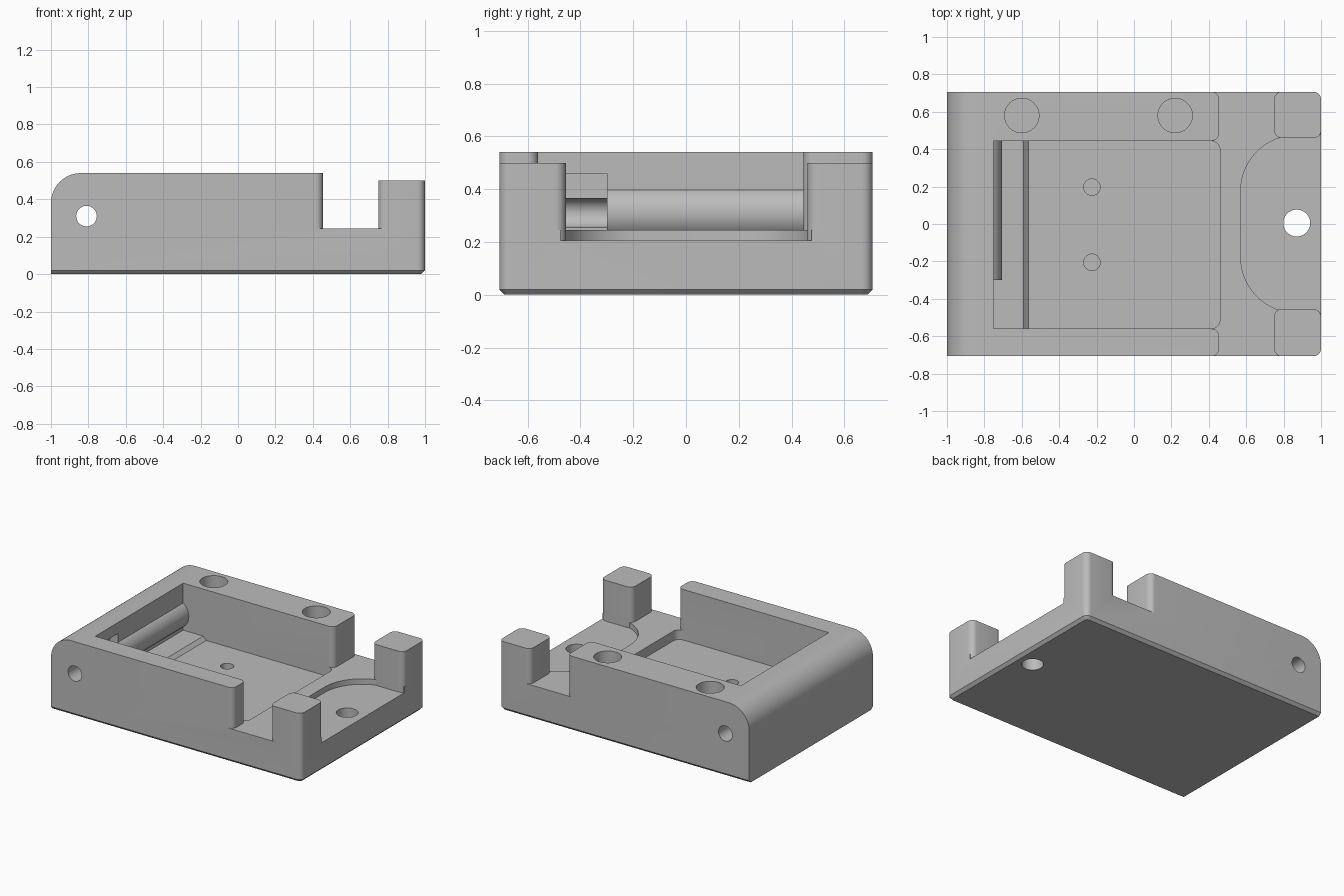
import bpy, bmesh, math
from mathutils import Vector, Matrix

cube = bpy.data.objects.get("Cube")
if cube:
    bpy.data.objects.remove(cube, do_unlink=True)

GREY = 0.5
mat = bpy.data.materials.new("plain grey")
mat.use_nodes = True
mat.diffuse_color = (GREY, GREY, GREY, 1)
mat.node_tree.nodes["Principled BSDF"].inputs["Base Color"].default_value = (GREY, GREY, GREY, 1)

W = 0.707   # half depth
R = 0.04    # small corner radius


def rounded(points, segments=8):
    """Outline from (x, y, radius) corners, each filleted by its radius."""
    out = []
    for i, (x, y, r) in enumerate(points):
        p = Vector((x, y))
        if not r:
            out.append(p)
            continue
        a = (Vector(points[i - 1][:2]) - p).normalized()
        b = (Vector(points[(i + 1) % len(points)][:2]) - p).normalized()
        for k in range(segments + 1):
            t = math.pi / 2 * k / segments
            out.append(p + a * r * (1 - math.sin(t)) + b * r * (1 - math.cos(t)))
    return out


def make(name, bm):
    bmesh.ops.recalc_face_normals(bm, faces=bm.faces)
    mesh = bpy.data.meshes.new(name)
    bm.to_mesh(mesh)
    bm.free()
    mesh.materials.append(mat)
    ob = bpy.data.objects.new(name, mesh)
    bpy.context.collection.objects.link(ob)
    return ob


def loft(name, rings, bevel=None):
    """Solid through (outline, z) rings; bevel rounds the top edge at x = -1."""
    bm = bmesh.new()
    loops = [[bm.verts.new((p.x, p.y, z)) for p in o] for o, z in rings]
    n = len(loops[0])
    for lo, hi in zip(loops, loops[1:]):
        for i in range(n):
            j = (i + 1) % n
            bm.faces.new((lo[i], lo[j], hi[j], hi[i]))
    bm.faces.new(loops[0][::-1])
    bm.faces.new(loops[-1])
    if bevel:
        top = rings[-1][1]
        edges = [e for e in bm.edges
                 if all(v.co.x < -0.99 and v.co.z > top - 0.01 for v in e.verts)]
        bmesh.ops.bevel(bm, geom=edges, offset=bevel, segments=14, profile=0.5,
                        affect='EDGES')
    return make(name, bm)


def prism(name, points, z0, z1, bevel=None, segments=8):
    o = rounded(points, segments)
    return loft(name, [(o, z0), (o, z1)], bevel)


def box(x0, x1, y0, y1, r=(0, 0, 0, 0)):
    return [(x0, y0, r[0]), (x1, y0, r[1]), (x1, y1, r[2]), (x0, y1, r[3])]


def cylinder(name, centre, radius, length, axis='Z'):
    bm = bmesh.new()
    m = Matrix.Translation(centre)
    if axis == 'Y':
        m = m @ Matrix.Rotation(math.pi / 2, 4, 'X')
    bmesh.ops.create_cone(bm, cap_ends=True, segments=48, radius1=radius,
                          radius2=radius, depth=length, matrix=m)
    return make(name, bm)


# Base slab, chamfered underneath except along its left-out straight end
C = 0.02
lower = rounded(box(-1, 1 - C, -W + C, W - C, (0, R - C, R - C, 0)))
outer = rounded(box(-1, 1, -W, W, (0, R, R, 0)))
body = loft("holder_body", [(lower, 0), (outer, C), (outer, 0.245)])


def combine(tool, operation):
    mod = body.modifiers.new(tool.name, 'BOOLEAN')
    mod.operation = operation
    mod.solver = 'EXACT'
    mod.object = tool
    bpy.context.view_layer.objects.active = body
    bpy.ops.object.modifier_apply(modifier=mod.name)
    bpy.data.objects.remove(tool, do_unlink=True)


def cut(tool):
    combine(tool, 'DIFFERENCE')


def add(tool):
    combine(tool, 'UNION')


# Main pocket and shallow end recess
cut(prism("pocket", box(-0.75, 0.46, -0.56, 0.445, (0, 0.05, 0.05, 0)), 0.175, 0.8))
cut(prism("recess", box(0.57, 1.2, -0.475, 0.475, (0.3, 0, 0, 0.3)), 0.205, 0.8, segments=16))

# U-shaped wall with a rounded top edge at the closed end
add(prism("wall", [(-1, -W, 0), (0.455, -W, R), (0.455, -0.56, R), (-0.75, -0.56, 0),
                   (-0.75, 0.445, 0), (0.455, 0.445, R), (0.455, W, R), (-1, W, 0)],
          0.1, 0.54, bevel=0.16))

# Corner posts
for lo, hi in ((-W, -0.455), (0.46, W)):
    add(prism("post", box(0.75, 1, lo, hi, (R,) * 4), 0.1, 0.5))

# Raised floor step with a sloped edge
step = rounded(box(-0.78, -0.565, -0.57, 0.455))
slope = rounded(box(-0.78, -0.59, -0.57, 0.455))
add(loft("floor_step", [(step, 0.1), (step, 0.175), (slope, 0.2)]))

# Rod boss, clearance window and rod hole along the closed end
add(cylinder("rod_boss", (-0.81, 0.1, 0.31), 0.105, 0.8, 'Y'))
cut(prism("window", box(-0.815, -0.70, -0.56, -0.30), 0.2, 0.46))
cut(cylinder("rod_hole", (-0.81, 0, 0.31), 0.055, 2, 'Y'))

# Round sockets, floor holes and the through hole
for x in (-0.6, 0.22):
    cut(cylinder("socket", (x, 0.58, 0.45), 0.092, 0.5))
for y in (-0.205, 0.197):
    cut(cylinder("floor_hole", (-0.225, y, 0.2), 0.044, 0.25))
cut(cylinder("through_hole", (0.87, 0.005, 0.2), 0.072, 1))

# Clean flat areas and shade the curves
bm = bmesh.new()
bm.from_mesh(body.data)
bmesh.ops.remove_doubles(bm, verts=bm.verts, dist=0.0002)
bmesh.ops.dissolve_limit(bm, angle_limit=0.01, verts=bm.verts, edges=bm.edges)
bm.to_mesh(body.data)
bm.free()
body.data.materials.clear()
body.data.materials.append(mat)
for p in body.data.polygons:
    p.material_index = 0
bpy.ops.object.select_all(action='DESELECT')
body.select_set(True)
bpy.context.view_layer.objects.active = body
bpy.ops.object.shade_smooth_by_angle(angle=math.radians(30))
